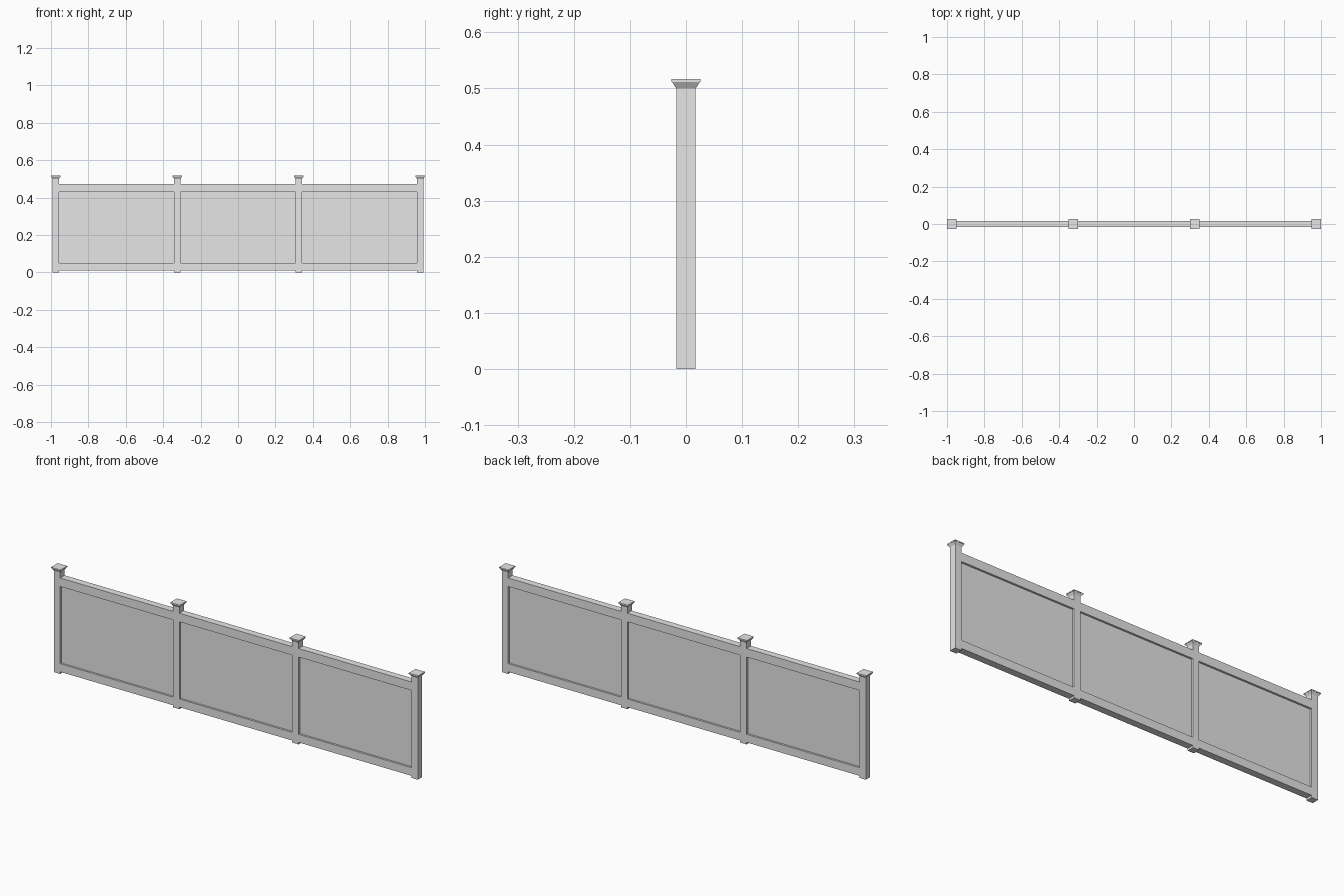
import bpy, bmesh

if "Cube" in bpy.data.objects:
    bpy.data.objects.remove(bpy.data.objects["Cube"])

mat = bpy.data.materials.new("light grey")
mat.diffuse_color = (0.79, 0.79, 0.79, 1)
mat.use_nodes = True
mat.node_tree.nodes["Principled BSDF"].inputs["Base Color"].default_value = mat.diffuse_color

END = 0.974            # centre of the end posts
POST = 0.0172          # half width of a post
CAP = 0.026            # half width of a cap
POSTS = [-END + i * 2 * END / 3 for i in range(4)]


def finish(name, bm):
    bmesh.ops.recalc_face_normals(bm, faces=bm.faces)
    me = bpy.data.meshes.new(name)
    bm.to_mesh(me)
    bm.free()
    me.materials.append(mat)
    ob = bpy.data.objects.new(name, me)
    bpy.context.collection.objects.link(ob)
    return ob


def square_stack(name, x, levels):
    """Square sections (half width, z) skinned into a closed column."""
    bm = bmesh.new()
    rings = [[bm.verts.new((x + sx * h, sy * h, z))
              for sx, sy in ((-1, -1), (1, -1), (1, 1), (-1, 1))] for h, z in levels]
    for a, b in zip(rings, rings[1:]):
        for i in range(4):
            j = (i + 1) % 4
            bm.faces.new((a[i], a[j], b[j], b[i]))
    bm.faces.new(rings[0][::-1])
    bm.faces.new(rings[-1])
    return finish(name, bm)


def box(name, x0, x1, half_y, z0, z1):
    bm = bmesh.new()
    bmesh.ops.create_cube(bm, size=1)
    for v in bm.verts:
        v.co = ((x0 + x1) / 2 + v.co.x * (x1 - x0), v.co.y * 2 * half_y,
                (z0 + z1) / 2 + v.co.z * (z1 - z0))
    return finish(name, bm)


# posts with a flared neck and a flat cap slab
for i, x in enumerate(POSTS):
    square_stack(f"post_{i + 1}", x, [
        (POST, 0), (POST, 0.5), (0.0250, 0.512), (CAP, 0.512), (CAP, 0.517)])

# bays: rails flush with the posts, thin recessed panel between them
for i, (a, b) in enumerate(zip(POSTS, POSTS[1:])):
    x0, x1 = a + POST, b - POST
    box(f"bottom_rail_{i + 1}", x0, x1, POST, 0.01, 0.05)
    box(f"top_rail_{i + 1}", x0, x1, POST, 0.43, 0.472)
    box(f"panel_{i + 1}", x0, x1, 0.0075, 0.05, 0.43)
